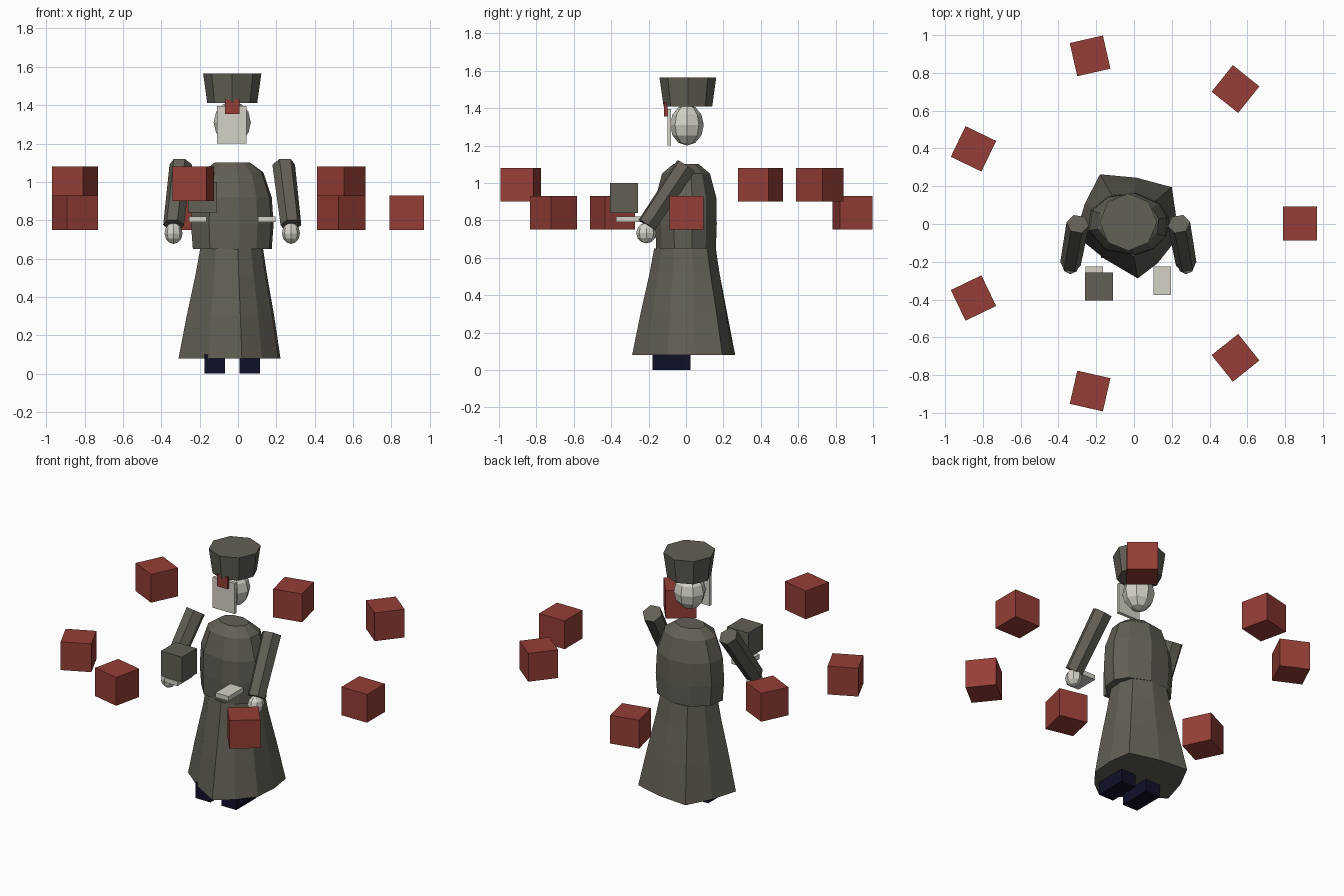
import bpy, bmesh, math
from mathutils import Vector, Matrix

if "Cube" in bpy.data.objects:
    bpy.data.objects.remove(bpy.data.objects["Cube"])

CX = -0.03  # centre line of the figure


def mat(name, rgb):
    m = bpy.data.materials.new(name)
    m.diffuse_color = (*rgb, 1)
    m.use_nodes = True
    m.node_tree.nodes["Principled BSDF"].inputs["Base Color"].default_value = m.diffuse_color
    return m


cloth = mat("dark_cloth", (0.125, 0.115, 0.092))
red = mat("brick_red", (0.30, 0.048, 0.037))
pale = mat("pale_stone", (0.66, 0.64, 0.57))
navy = mat("navy_leather", (0.005, 0.005, 0.022))


def finish(bm, name, material):
    bmesh.ops.recalc_face_normals(bm, faces=bm.faces)
    me = bpy.data.meshes.new(name)
    bm.to_mesh(me)
    bm.free()
    me.materials.append(material)
    ob = bpy.data.objects.new(name, me)
    bpy.context.collection.objects.link(ob)
    return ob


def box(name, lo, hi, material):
    lo, hi = Vector(lo), Vector(hi)
    bm = bmesh.new()
    bmesh.ops.create_cube(bm, size=1, matrix=Matrix.Translation((lo + hi) / 2)
                          @ Matrix.Diagonal((*(hi - lo), 1)))
    return finish(bm, name, material)


def ball(name, c, r, material):
    bm = bmesh.new()
    bmesh.ops.create_uvsphere(bm, u_segments=8, v_segments=6, radius=1,
                              matrix=Matrix.Translation(c) @ Matrix.Diagonal((*r, 1)))
    return finish(bm, name, material)


def loft(name, rings, material):
    """Skin a list of equally sized point rings and cap both ends."""
    bm = bmesh.new()
    vs = [[bm.verts.new(p) for p in ring] for ring in rings]
    n = len(vs[0])
    for a, b in zip(vs, vs[1:]):
        for i in range(n):
            j = (i + 1) % n
            bm.faces.new((a[i], a[j], b[j], b[i]))
    bm.faces.new(vs[0])
    bm.faces.new(vs[-1])
    return finish(bm, name, material)


# Skirt: uneven five-cornered flare with slightly bulged side middles
corners = [(0.23, 0.195), (0.24, -0.10), (0.05, -0.288), (-0.28, -0.06), (-0.15, 0.263)]
outline = []
for i, a in enumerate(corners):
    b = corners[(i + 1) % 5]
    outline += [Vector(a), (Vector(a) + Vector(b)) / 2 * 1.07]


def skirt_ring(z, s):
    out = []
    for p in outline:
        rnd = p.normalized() * 0.27  # rounder towards the waist
        q = p.lerp(rnd, (1 - s) * 1.6) * s
        out.append((CX + q.x, q.y, z))
    return out


loft("skirt", [skirt_ring(z, s) for z, s in
               ((0.08, 1.0), (0.30, 0.86), (0.52, 0.70), (0.65, 0.62))], cloth)

# Torso: domed body, wider across the shoulders
angles = [math.atan2(p.y, p.x) for p in outline]
loft("torso", [[(CX + rx * math.cos(a), ry * math.sin(a), z) for a in angles]
               for z, rx, ry in ((0.65, 0.21, 0.162), (0.78, 0.22, 0.167), (0.92, 0.21, 0.165),
                                 (1.05, 0.165, 0.13), (1.10, 0.095, 0.07))], cloth)

# Head, beard plate, hat and badge
ball("head", (CX, 0.005, 1.31), (0.097, 0.09, 0.11), pale)
box("beard_plate", (-0.11, -0.10, 1.20), (0.045, -0.08, 1.395), pale)
loft("hat", [[(CX + r * math.cos(k * math.pi / 4), 0.01 + r * math.sin(k * math.pi / 4), z)
              for k in range(8)] for z, r in ((1.41, 0.13), (1.565, 0.152))], cloth)
box("hat_badge", (-0.067, -0.118, 1.355), (0.007, -0.10, 1.43), red)

# Arms, hands, boots and palm plates on both sides
for side, tag in ((-1, "right"), (1, "left")):
    top = Vector((CX + side * 0.268, 0.0, 1.09))
    end = Vector((CX + side * 0.306, -0.21, 0.775))
    rot = (end - top).to_track_quat('Z', 'Y')
    loft(tag + "_arm", [[c + rot @ Vector((r * math.cos(k * math.pi / 3),
                                           r * math.sin(k * math.pi / 3), 0)) for k in range(6)]
                        for c, r in ((top, 0.06), (end, 0.055))], cloth)
    ball(tag + "_hand", (CX + side * 0.306, -0.212, 0.732), (0.047, 0.054, 0.055), pale)
    bx = CX + side * 0.091
    box(tag + "_boot", (bx - 0.053, -0.18, 0), (bx + 0.053, 0.025, 0.10), navy)
    px = CX + side * 0.18
    box(tag + "_palm_plate", (px - 0.046, -0.375, 0.79), (px + 0.046, -0.225, 0.82), pale)

# Held block
box("held_block", (-0.26, -0.405, 0.84), (-0.11, -0.257, 1.0), cloth)

# Ring of seven floating cubes at alternating heights
for i in range(7):
    a = i * math.tau / 7
    z = 0.99 if i % 2 else 0.84
    bm = bmesh.new()
    bmesh.ops.create_cube(bm, size=0.18, matrix=Matrix.Translation(
        (CX + 0.91 * math.cos(a), 0.003 + 0.91 * math.sin(a), z)) @ Matrix.Rotation(a, 4, 'Z'))
    finish(bm, "floating_cube_%d" % (i + 1), red)
